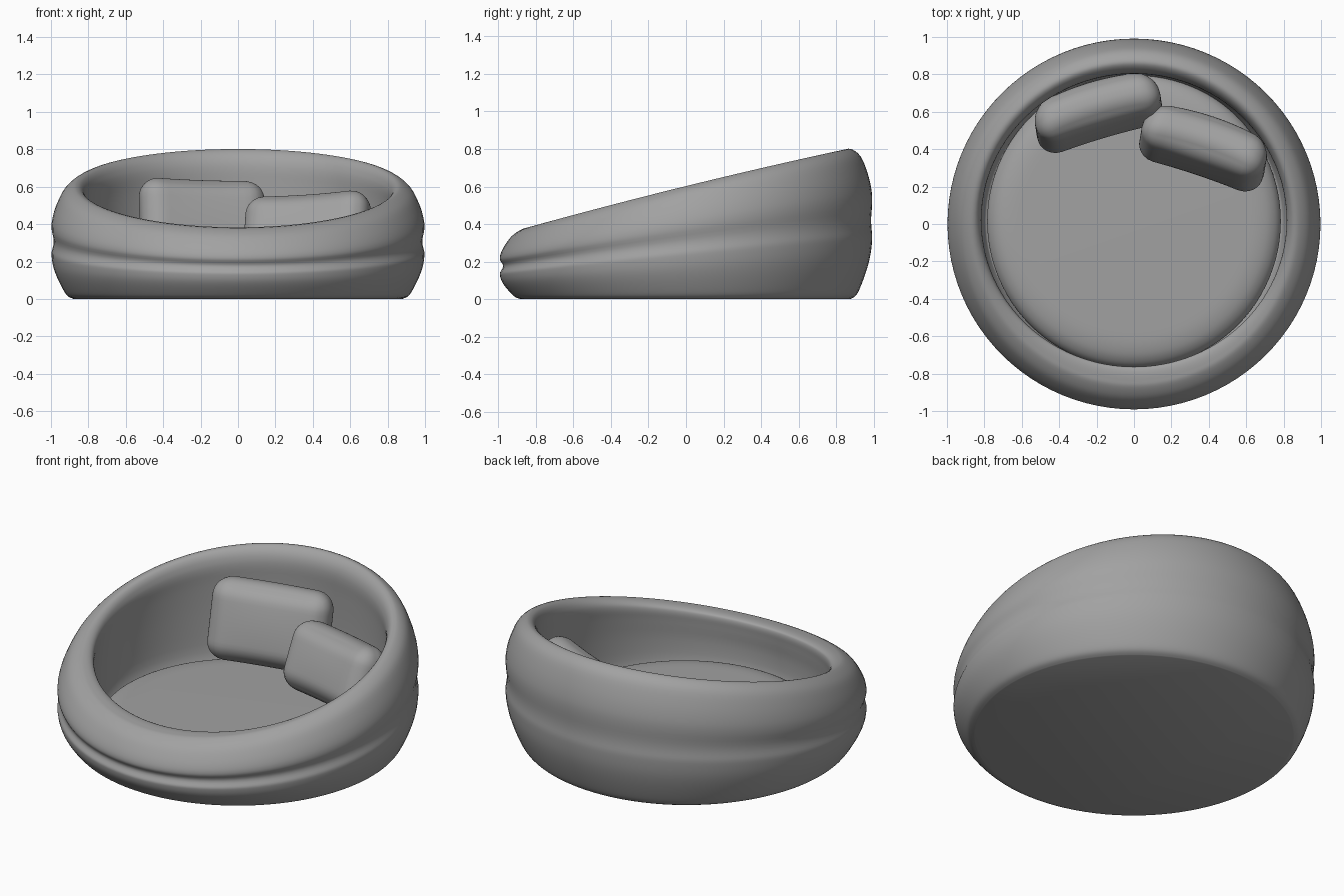
import bpy, bmesh
from math import sin, cos, pi, radians
from mathutils import Vector, Matrix

if "Cube" in bpy.data.objects:
    bpy.data.objects.remove(bpy.data.objects["Cube"])

fabric = bpy.data.materials.new("grey fabric")
fabric.use_nodes = True
GREY = (0.36, 0.36, 0.36, 1)
fabric.diffuse_color = GREY
fabric.node_tree.nodes["Principled BSDF"].inputs["Base Color"].default_value = GREY


def finish(bm, name):
    bmesh.ops.recalc_face_normals(bm, faces=bm.faces)
    for f in bm.faces:
        f.smooth = True
    mesh = bpy.data.meshes.new(name)
    bm.to_mesh(mesh)
    bm.free()
    mesh.materials.append(fabric)
    ob = bpy.data.objects.new(name, mesh)
    bpy.context.collection.objects.link(ob)
    return ob


def smooth_curve(pts, steps=4):
    """Catmull-Rom curve through the profile points."""
    out = []
    for i in range(len(pts) - 1):
        a, b, c, d = (Vector(pts[min(max(i + k, 0), len(pts) - 1)]) for k in (-1, 0, 1, 2))
        for s in range(steps):
            t = s / steps
            out.append(0.5 * (2 * b + (c - a) * t + (2 * a - 5 * b + 4 * c - d) * t ** 2
                              + (3 * b - a - 3 * c + d) * t ** 3))
    return out + [Vector(pts[-1])]


def revolve(name, profile, place, segments=96):
    """Sweep a profile around z, closing both ends."""
    bm = bmesh.new()
    rings = [[bm.verts.new(place(p, 2 * pi * i / segments)) for i in range(segments)]
             for p in profile]
    for lo, hi in zip(rings, rings[1:]):
        for i in range(segments):
            j = (i + 1) % segments
            bm.faces.new((lo[i], lo[j], hi[j], hi[i]))
    for ring in (rings[0], rings[-1]):
        bm.faces.new(ring)
    return finish(bm, name)


# Round shell: heights are a share of the sloping rim height
SHELL = [(0.88, 0.0), (0.91, 0.025), (0.934, 0.08), (0.967, 0.19), (0.988, 0.29),
         (0.997, 0.39), (0.996, 0.47), (0.997, 0.6), (0.994, 0.7), (0.972, 0.82),
         (0.933, 0.94), (0.88, 1.0), (0.843, 0.993), (0.814, 0.95), (0.804, 0.88),
         (0.809, 0.75), (0.815, 0.5), (0.81, 0.2), (0.78, 0.06)]


def place_shell(p, a):
    r, t = p
    x, y = r * cos(a), r * sin(a) * 0.994
    if r > 0.95:
        # soft groove around the middle, fading towards the back
        depth = 0.011 - 0.006 * sin(a)
        groove = 1 - depth * (0.5 + 0.5 * cos(pi * min(1, abs(t - 0.515) / 0.12)))
        x, y = x * groove, y * groove
    elif r < 0.85 and t > 0.04:
        w = min(1, (0.85 - r) / 0.04)
        x, y = x * (1 + 0.015 * w), y * (1 - 0.02 * w) + 0.02 * w
    return x, y, t * (0.6 + 0.245 * y - 0.018 * y * y)


revolve("round_shell", smooth_curve(SHELL), place_shell)

# Seat pad with a broad rounded edge
PAD = [(0.77, 0.03), (0.785, 0.07), (0.77, 0.105), (0.74, 0.131), (0.7, 0.148),
       (0.64, 0.158), (0.55, 0.16)]
revolve("seat_pad", smooth_curve(PAD),
        lambda p, a: (p[0] * cos(a), p[0] * sin(a) + 0.015, p[1]))


def cushion(name, centre, half, turn, lean, roll, radius=0.105, bend=0.25):
    """Rounded box, bent to follow the wall and tilted back."""
    bm = bmesh.new()
    bmesh.ops.create_cube(bm, size=2)
    bmesh.ops.subdivide_edges(bm, edges=bm.edges, cuts=19, use_grid_fill=True)
    rot = (Matrix.Rotation(radians(turn), 3, 'Z') @ Matrix.Rotation(radians(-lean), 3, 'X')
           @ Matrix.Rotation(radians(roll), 3, 'Y'))
    for v in bm.verts:
        p = Vector([c * h for c, h in zip(v.co, half)])
        core = Vector([max(radius - h, min(h - radius, c)) for c, h in zip(p, half)])
        p = core + (p - core).normalized() * radius
        # plump the middle, then bend the ends forward
        p.y *= 1 + 0.2 * (1 - v.co.x ** 2) * (1 - v.co.z ** 2)
        p.y += bend * (0.04 - p.x ** 2)
        v.co = rot @ p + Vector(centre)
    return finish(bm, name)


cushion("right_cushion", (-0.195, 0.6, 0.405), (0.345, 0.11, 0.235), 17, 14, 2)
cushion("left_cushion", (0.375, 0.41, 0.365), (0.345, 0.115, 0.2), -20, 22, -4)
